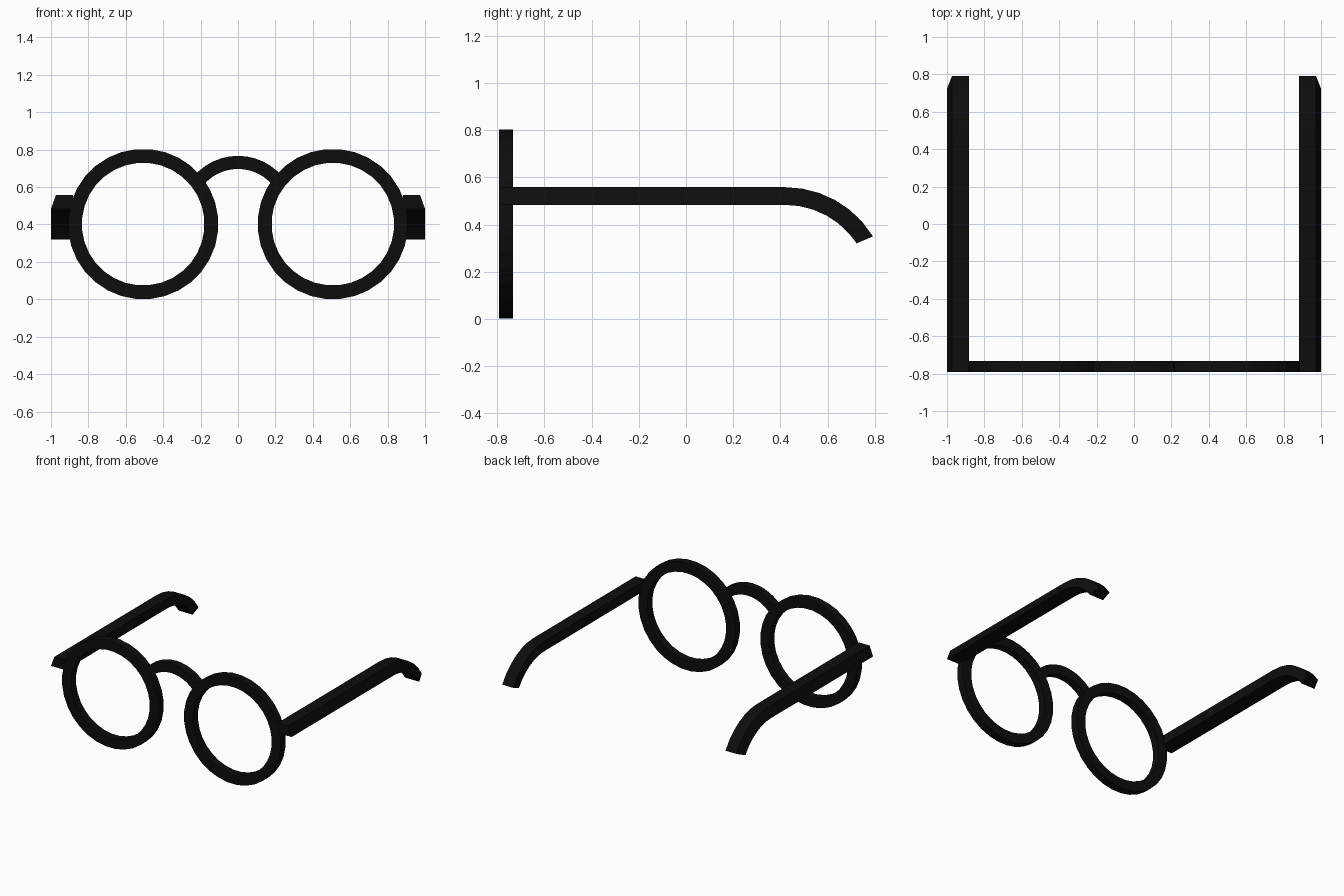
import bpy, bmesh, math

if "Cube" in bpy.data.objects:
    bpy.data.objects.remove(bpy.data.objects["Cube"])

black = bpy.data.materials.new("frame black")
black.diffuse_color = (0.004, 0.004, 0.004, 1)
black.use_nodes = True
black.node_tree.nodes["Principled BSDF"].inputs["Base Color"].default_value = black.diffuse_color


def sweep(name, sections, closed=False):
    """Skin a list of four-point cross-sections into a flat-faced bar or ring."""
    bm = bmesh.new()
    rings = [[bm.verts.new(p) for p in s] for s in sections]
    n = len(rings)
    for i in range(n if closed else n - 1):
        a, b = rings[i], rings[(i + 1) % n]
        for k in range(4):
            m = (k + 1) % 4
            bm.faces.new((a[k], a[m], b[m], b[k]))
    if not closed:
        bm.faces.new(rings[0])
        bm.faces.new(rings[-1])
    bmesh.ops.recalc_face_normals(bm, faces=bm.faces)
    mesh = bpy.data.meshes.new(name)
    bm.to_mesh(mesh)
    bm.free()
    mesh.materials.append(black)
    ob = bpy.data.objects.new(name, mesh)
    bpy.context.collection.objects.link(ob)
    return ob


Y0, Y1 = -0.792, -0.732  # depth of the front frame


def radial_section(cx, cz, r_in, r_out, a):
    """Rectangle across a flat ring at angle a."""
    s, c = math.sin(a), math.cos(a)
    return [(cx + r * s, y, cz + r * c)
            for r, y in ((r_in, Y0), (r_out, Y0), (r_out, Y1), (r_in, Y1))]


# Temple path: straight arm then a downward ear hook, as (y, z, tilt)
bend_y, mid_z, radius, half = 0.42, 0.521, 0.40, 0.0375
path = [(Y0, mid_z, 0)]
for i in range(7):
    a = math.radians(57.6) * i / 6
    tilt = a if i < 6 else math.radians(67)
    path.append((bend_y + radius * math.sin(a), mid_z - radius * (1 - math.cos(a)), tilt))

for label, side in (("left", -1), ("right", 1)):
    # Round rim
    sweep(label + "_rim",
          [radial_section(side * 0.507, 0.402, 0.328, 0.402, 2 * math.pi * (i + 0.5) / 32)
           for i in range(32)], closed=True)
    # Temple arm, narrower along its outer top edge
    sections = []
    for y, z, t in path:
        sections.append([(side * x, y + h * math.sin(t), z + h * math.cos(t))
                         for x, h in ((0.883, -half), (1.0, -half), (0.973, half), (0.883, half))])
    sweep(label + "_temple", sections)

# Arched nose bridge
sweep("bridge", [radial_section(0, 0.457, 0.24, 0.31, math.radians(-51 + 102 * i / 12))
                 for i in range(13)])
